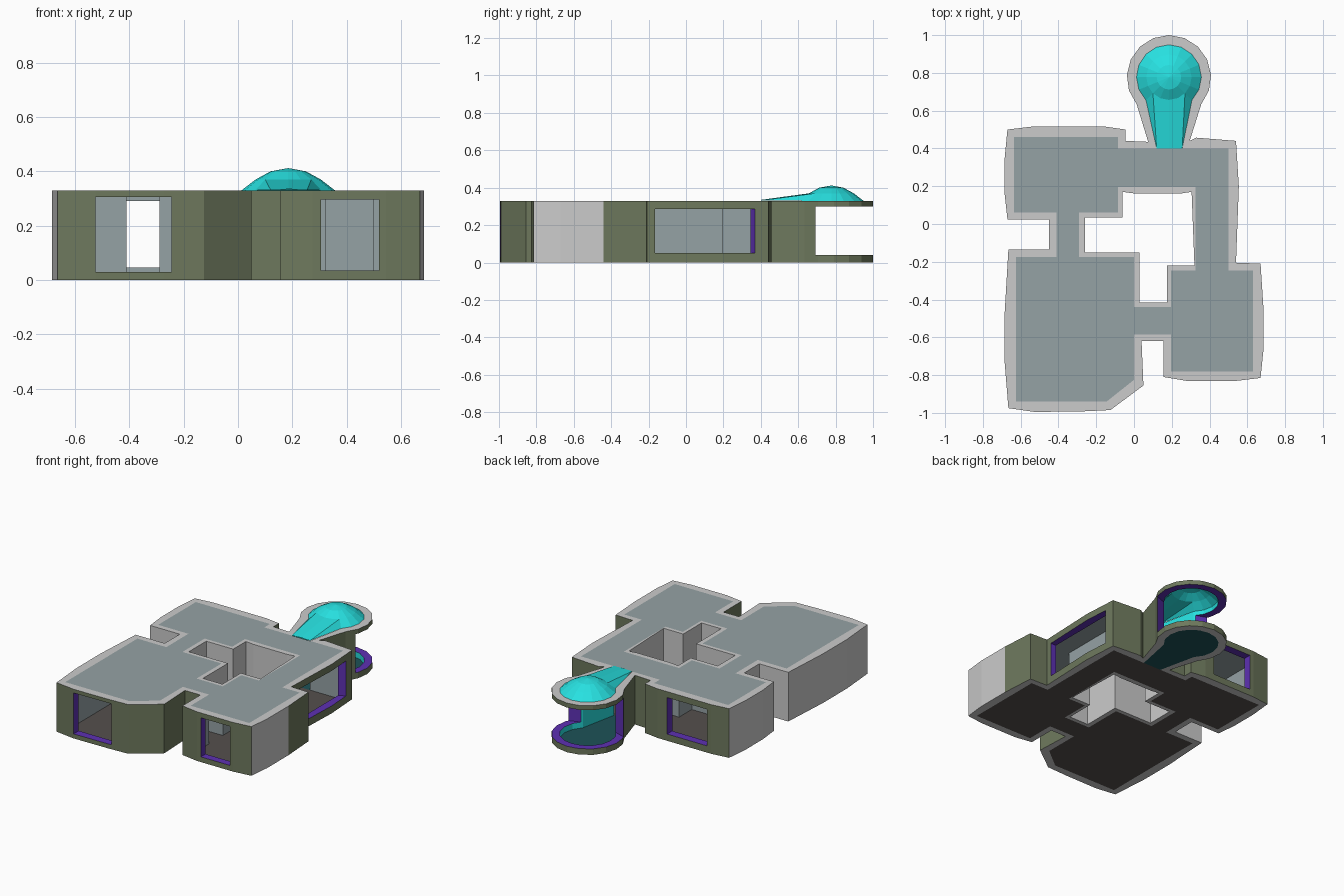
import bpy, bmesh, math

if "Cube" in bpy.data.objects:
    bpy.data.objects.remove(bpy.data.objects["Cube"])

H = 0.33          # wall height
CX, CY = 0.185, 0.777   # centre of the round bay


def material(name, rgb):
    m = bpy.data.materials.new(name)
    m.diffuse_color = (*rgb, 1)
    m.use_nodes = True
    m.node_tree.nodes["Principled BSDF"].inputs["Base Color"].default_value = m.diffuse_color
    return m


GREY = material("plain_grey", (0.8, 0.8, 0.8))
GREEN = material("olive_cladding", (0.155, 0.19, 0.11))
SLATE = material("slate_interior", (0.30, 0.36, 0.375))
PURPLE = material("purple_reveal", (0.11, 0.03, 0.45))
TEAL = material("teal_bay", (0.02, 0.75, 0.75))
DARK = material("dark_floor", (0.09, 0.08, 0.075))
DEEP = material("deep_teal_floor", (0.012, 0.085, 0.095))
MATS = [GREY, GREEN, SLATE, TEAL]


def finish(bm, name, mats):
    mesh = bpy.data.meshes.new(name)
    bm.to_mesh(mesh)
    bm.free()
    for m in mats:
        mesh.materials.append(m)
    ob = bpy.data.objects.new(name, mesh)
    bpy.context.collection.objects.link(ob)
    return ob


def fill(bm, loops, z):
    """Flat cap between an outline and its optional hole."""
    rows, edges = [], []
    for loop in loops:
        vs = [bm.verts.new((x, y, z)) for x, y in loop]
        edges += [bm.edges.new((vs[i - 1], vs[i])) for i in range(len(vs))]
        rows.append(vs)
    bmesh.ops.triangle_fill(bm, edges=edges, use_beauty=True, normal=(0, 0, 1))
    return rows


def sheet(name, loops, z, mat):
    bm = bmesh.new()
    fill(bm, loops, z)
    return finish(bm, name, [mat])


def prism(name, loops, z0, z1, mats, side_mat=lambda k, x, y: 0):
    """Upright solid; side_mat picks a slot from loop number and wall middle."""
    bm = bmesh.new()
    low, high = fill(bm, loops, z0), fill(bm, loops, z1)
    for k, (a, b) in enumerate(zip(low, high)):
        for i in range(len(a)):
            f = bm.faces.new((a[i - 1], a[i], b[i], b[i - 1]))
            c = f.calc_center_median()
            f.material_index = side_mat(k, c.x, c.y)
    bmesh.ops.recalc_face_normals(bm, faces=bm.faces[:])
    return finish(bm, name, mats)


def arc(r, a0, a1, n=12):
    angles = [math.radians(a0 + (a1 - a0) * i / n) for i in range(n + 1)]
    return [(CX + r * math.cos(t), CY + r * math.sin(t)) for t in angles]


# Plan outlines
outer = ([(-0.67, 0.50), (-0.545, 0.515), (-0.15, 0.515), (-0.045, 0.50),
          (-0.045, 0.44), (0.075, 0.435)] + arc(0.223, 220, -40) +
         [(0.295, 0.44), (0.33, 0.457), (0.54, 0.44), (0.555, 0.2), (0.54, -0.205),
          (0.67, -0.21), (0.685, -0.44), (0.685, -0.67), (0.67, -0.815),
          (0.545, -0.83), (0.275, -0.83), (0.155, -0.81), (0.155, -0.62),
          (0.04, -0.62), (0.05, -0.855), (-0.125, -0.985), (-0.275, -0.992),
          (-0.525, -0.995), (-0.665, -0.975), (-0.685, -0.73), (-0.685, -0.475),
          (-0.665, -0.135), (-0.45, -0.135), (-0.45, 0.025), (-0.67, 0.025),
          (-0.685, 0.16), (-0.685, 0.345)])
bay = [(0.12, 0.40)] + arc(0.172, 225, -45) + [(0.255, 0.40)]
room_start = [(-0.635, 0.46), (-0.085, 0.46), (-0.085, 0.40)]
room_end = [(0.50, 0.40), (0.50, -0.245), (0.63, -0.245), (0.63, -0.78),
            (0.195, -0.78), (0.195, -0.585), (0, -0.585), (0, -0.825),
            (-0.145, -0.94), (-0.625, -0.94), (-0.625, -0.175),
            (-0.41, -0.175), (-0.41, 0.06), (-0.635, 0.06)]
rooms = room_start + room_end
rooms_hole = [(-0.085, 0.195), (0.325, 0.195), (0.325, -0.245), (0.195, -0.245),
              (0.195, -0.44), (0, -0.44), (0, -0.175), (-0.29, -0.175),
              (-0.29, 0.06), (-0.085, 0.06)]
court = [(-0.06, 0.17), (0.0, 0.162), (0.25, 0.162), (0.305, 0.17), (0.32, -0.22),
         (0.175, -0.22), (0.175, -0.415), (0.03, -0.415), (0.03, -0.15),
         (-0.26, -0.15), (-0.26, 0.035), (-0.06, 0.035)]


# Outer walls: green cladding, plain grey on the blank west and south-east sides
def outer_mat(k, x, y):
    if k:
        return 3 if y > 0.47 and x > 0 else 2
    blank_west = x < -0.66 or (x < -0.44 and -0.3 < y < 0.1)
    blank_east = x > 0.67 and y < -0.44
    return 0 if blank_west or blank_east else 1


walls = prism("outer_walls", [outer, room_start + bay + room_end], 0, H, MATS, outer_mat)

# Courtyard walls
prism("courtyard_walls", [rooms_hole, court], 0, H, MATS,
      lambda k, x, y: 0 if k else 2)


# Window openings with purple reveals
def rect(x0, x1, y0, y1):
    return [(x0, y0), (x1, y0), (x1, y1), (x0, y1)]


windows = {
    "front_left": (rect(-0.525, -0.245, -1.1, -0.90), 0.03, 0.305),
    "front_right": (rect(0.305, 0.52, -0.90, -0.74), 0.035, 0.297),
    "back_left": (rect(-0.515, -0.22, 0.42, 0.60), 0.045, 0.29),
    "east": ([(0.49, -0.165), (0.60, -0.165), (0.60, 0.40), (0.49, 0.34)], 0.05, 0.285),
    "bay": ([(-0.1, 0.72), (0.1, 0.65), (0.27, 0.65), (0.47, 0.72),
             (0.5, 1.1), (-0.13, 1.1)], 0.04, 0.30),
}
for name, (plan, z0, z1) in windows.items():
    cutter = prism(name + "_window_cutter", [plan], z0, z1, [PURPLE])
    cutter.hide_render = True
    cutter.hide_viewport = True
    mod = walls.modifiers.new(name + "_window", 'BOOLEAN')
    mod.operation = 'DIFFERENCE'
    mod.solver = 'EXACT'
    mod.material_mode = 'TRANSFER'
    mod.object = cutter

# Roof and floors
sheet("roof", [rooms, rooms_hole], H, SLATE)
sheet("floor", [rooms, rooms_hole], 0, DARK)
sheet("bay_floor", [bay], 0, DEEP)

# Faceted dome over the bay, running down into a ridged neck
bm = bmesh.new()
apex = bm.verts.new((CX, CY, 0.412))


def ring(r, z):
    return [bm.verts.new((x, y, z)) for x, y in arc(r, 225, -112.5, 15)]


r1, r2, rim = ring(0.065, 0.40), ring(0.12, 0.37), None
rim = [bm.verts.new((x, y, H)) for x, y in arc(0.172, 225, -45)]
for i in range(16):
    j = (i + 1) % 16
    bm.faces.new((apex, r1[j], r1[i]))
    bm.faces.new((r1[i], r1[j], r2[j], r2[i]))
    if i < 12:
        bm.faces.new((r2[i], r2[j], rim[j], rim[i]))
top = [r2[i % 16] for i in range(12, 17)]
base = [bm.verts.new((0.255 - 0.135 * i / 4, 0.40, H + (0.005 if i == 2 else 0.002)))
        for i in range(5)]
for i in range(4):
    bm.faces.new((top[i], top[i + 1], base[i + 1], base[i]))
bm.faces.new((rim[12], top[0], base[0]))
bm.faces.new((top[4], rim[0], base[4]))
bmesh.ops.recalc_face_normals(bm, faces=bm.faces[:])
finish(bm, "bay_dome", [TEAL])
